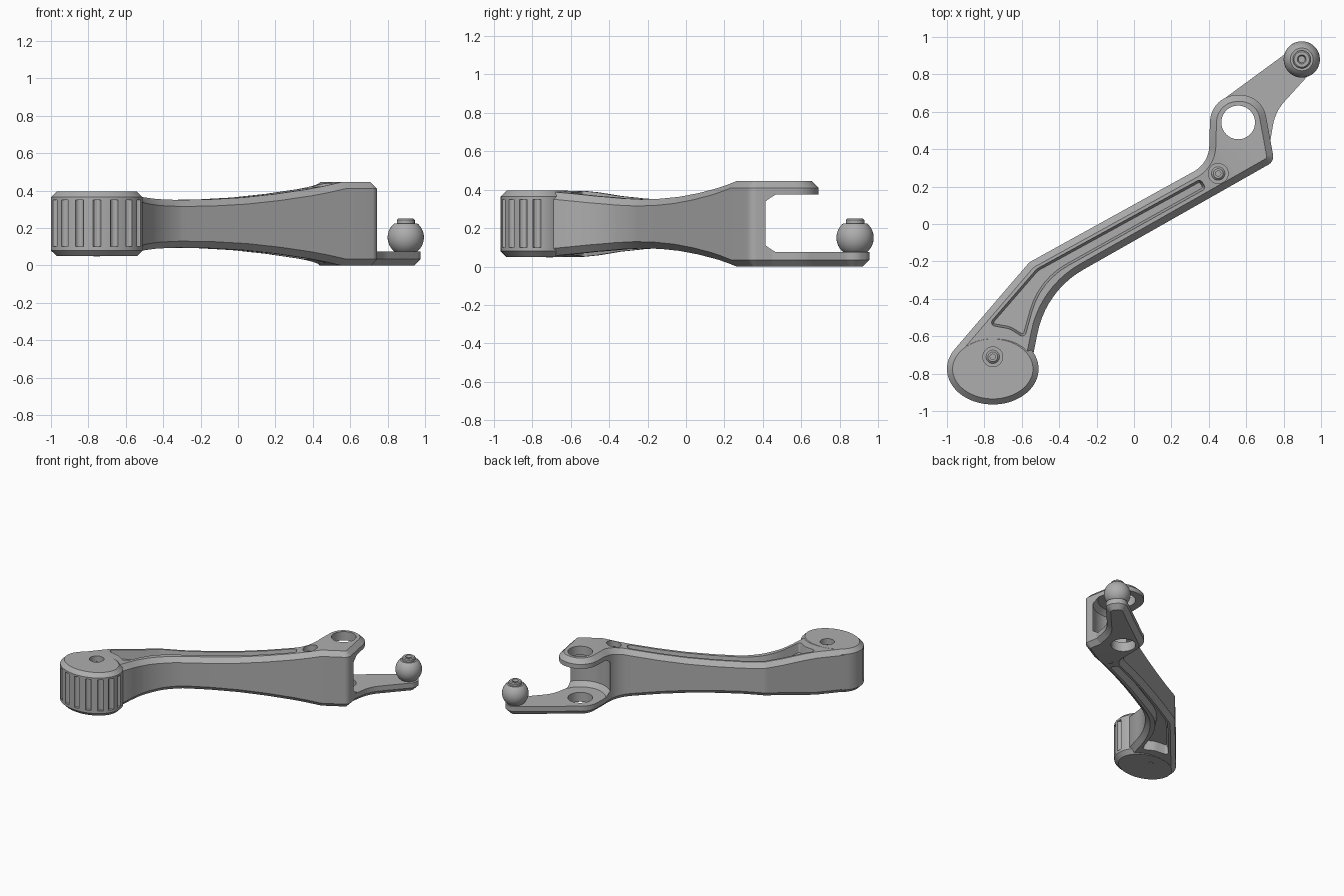
import bpy, bmesh
from math import sin, cos, tan, radians, pi
from mathutils import Vector

cube = bpy.data.objects.get("Cube")
if cube:
    bpy.data.objects.remove(cube, do_unlink=True)

metal = bpy.data.materials.new("satin_grey")
metal.use_nodes = True
metal.diffuse_color = (0.42, 0.42, 0.42, 1)
metal.node_tree.nodes["Principled BSDF"].inputs["Base Color"].default_value = (0.42, 0.42, 0.42, 1)

TOP = 0.445          # full height of the fork end
MID = TOP / 2


def rounded(corners, steps=10):
    """Polygon with a fillet radius per corner, returned counterclockwise."""
    out = []
    for i, (x, y, r) in enumerate(corners):
        p = Vector((x, y))
        a = (Vector(corners[i - 1][:2]) - p).normalized()
        b = (Vector(corners[(i + 1) % len(corners)][:2]) - p).normalized()
        if r == 0:
            out.append(p)
            continue
        half = a.angle(b) / 2
        c = p + (a + b).normalized() * (r / sin(half))
        start = (p + a * (r / tan(half)) - c).normalized()
        end = (p + b * (r / tan(half)) - c).normalized()
        out += [c + start.slerp(end, k / steps) * r for k in range(steps + 1)]
    area = sum(out[i - 1].cross(out[i]) for i in range(len(out)))
    return out if area > 0 else out[::-1]


def ellipse(x, y, rx, ry, n=48):
    return [Vector((x + rx * cos(2 * pi * i / n), y + ry * sin(2 * pi * i / n))) for i in range(n)]


def inset(outline, d):
    pts = []
    for i, p in enumerate(outline):
        e1 = (p - outline[i - 1]).normalized()
        e2 = (outline[(i + 1) % len(outline)] - p).normalized()
        n1, n2 = Vector((-e1.y, e1.x)), Vector((-e2.y, e2.x))
        pts.append(p + (n1 + n2) * (d / (1 + n1.dot(n2))))
    return pts


def finish(name, bm):
    bmesh.ops.recalc_face_normals(bm, faces=bm.faces)
    mesh = bpy.data.meshes.new(name)
    bm.to_mesh(mesh)
    bm.free()
    mesh.materials.append(metal)
    ob = bpy.data.objects.new(name, mesh)
    bpy.context.collection.objects.link(ob)
    return ob


def slab(name, outline, levels):
    """Stack the outline at each (height, inset) level and cap the ends."""
    bm = bmesh.new()
    rings = [[bm.verts.new((p.x, p.y, z)) for p in inset(outline, d)] for z, d in levels]
    n = len(outline)
    for lo, hi in zip(rings, rings[1:]):
        for i in range(n):
            bm.faces.new((lo[i], lo[(i + 1) % n], hi[(i + 1) % n], hi[i]))
    bm.faces.new(rings[0][::-1])
    bm.faces.new(rings[-1])
    return finish(name, bm)


def lathe(name, profile, x, y, z):
    bm = bmesh.new()
    vs = [bm.verts.new((r, 0, h)) for r, h in profile]
    es = [bm.edges.new(pair) for pair in zip(vs, vs[1:])]
    bmesh.ops.spin(bm, geom=vs + es, cent=(0, 0, 0), axis=(0, 0, 1), angle=2 * pi, steps=40)
    bmesh.ops.remove_doubles(bm, verts=bm.verts, dist=0.0001)
    ob = finish(name, bm)
    ob.location = (x, y, z)
    return ob


def cut(targets, cutter):
    cutter.hide_render = True
    for ob in targets:
        mod = ob.modifiers.new("cut", "BOOLEAN")
        mod.operation, mod.solver, mod.object = "DIFFERENCE", "EXACT", cutter
        bpy.context.view_layer.objects.active = ob
        bpy.ops.object.modifier_apply(modifier=mod.name)
    bpy.data.objects.remove(cutter, do_unlink=True)


# Lever body: chamfered slab in plan
C = 0.035
body = slab("lever_body", rounded([
    (-.955, -.665, 0), (-.56, -.205, .1), (.40, .325, .16), (.41, .69, .147),
    (.685, .69, .14), (.75, .335, .05), (-.47, -.357, .5), (-.537, -.69, 0),
    (-.6, -.8, 0), (-.88, -.8, 0)]),
    [(0, C), (C, 0), (TOP - C, 0), (TOP, C)])

# Lightening pockets, upper and lower
pocket = rounded([
    (-.78, -.54, .02), (-.52, -.24, .08), (.355, .24, .02), (.385, .19, .02),
    (-.50, -.305, .4), (-.585, -.61, .02), (-.665, -.56, .1)], 6)
cut([body], slab("pocket_cutter", pocket, [(TOP - .07, .012), (TOP, 0), (TOP + .05, 0)]))
cut([body], slab("pocket_cutter", pocket, [(-.05, 0), (0, 0), (.07, .012)]))

# Waist: thin the body along its length, symmetric about mid height
AXIS = Vector((.8, .6, 0))
WAIST = [(-1.4, .394), (-.95, .394), (-.85, .386), (-.7, .367), (-.55, .355), (-.4, .35),
         (-.2, .353), (0, .363), (.2, .382), (.4, .408), (.5, .425), (.6, TOP), (2, TOP)]


def height(s):
    for (s0, h0), (s1, h1) in zip(WAIST, WAIST[1:]):
        if s <= s1:
            return h0 + (h1 - h0) * (s - s0) / (s1 - s0)
    return TOP


bm = bmesh.new()
bm.from_mesh(body.data)
bmesh.ops.triangulate(bm, faces=bm.faces)
for s, _ in WAIST[1:-1]:
    bmesh.ops.bisect_plane(bm, geom=bm.verts[:] + bm.edges[:] + bm.faces[:],
                           plane_co=AXIS * s, plane_no=AXIS)
for v in bm.verts:
    drop = TOP - height(v.co.dot(AXIS))
    v.co.z += -drop if v.co.z > MID else drop
bm.to_mesh(body.data)
bm.free()

# Grip end with vertical flutes round its front
GX, GY, RX, RY = -.755, -.775, .245, .19
grip = slab("grip_end", ellipse(GX, GY, RX, RY, 72), [(.05, .03), (.08, 0), (.365, 0), (.395, .03)])
for k in range(8):
    t = radians(203 + 22.4 * k)
    cut([grip], slab("flute_cutter", ellipse(GX + RX * cos(t), GY + RY * sin(t), .022, .022, 12),
                     [(.1, 0), (.35, 0)]))

# Lower arm that carries the ball
arm = slab("ball_arm", rounded([
    (.474, .664, 0), (.905, .98, .07), (1.0, .87, .07), (.755, .60, .25), (.725, .42, 0),
    (.66, .42, 0), (.5, .5, 0)]), [(0, C), (C, 0), (.075, 0)])

# Fork gap and pivot hole
PX, PY = .557, .543
cut([body], slab("gap_cutter", ellipse(PX, PY, .22, .22, 64),
                 [(.075, C), (.11, 0), (.34, 0), (.375, C)]))
cut([body, arm], slab("pivot_cutter", ellipse(PX, PY, .09, .09), [(-.1, 0), (.6, 0)]))

# Recessed screws
screws = []
for label, x, y, z in (("grip", -.755, -.71, .395), ("fork", .45, .27, .43)):
    hits = [body, grip] if label == "grip" else [body]
    cut(hits, slab("bore_cutter", ellipse(x, y, .053, .053, 32), [(z - .05, 0), (z + .1, 0)]))
    screws.append(lathe(label + "_screw", [(0, -.004), (.014, -.004), (.014, .014), (.026, .014),
                                           (.036, .004), (.036, -.01), (0, -.01)], x, y, z - .048))
    screws.append(lathe(label + "_screw_tip", [(0, 0), (.018, 0), (.018, .02), (0, .02)],
                        x, y, TOP - z - .003))

# Ball stud with a socketed cap
arc = [radians(-51 + 102 * i / 16) for i in range(17)]
ball = lathe("ball_stud", [(0, -.08), (.061, -.08)] + [(.097 * cos(a), .097 * sin(a)) for a in arc] +
             [(.048, .075), (.048, .093), (.041, .1), (.024, .1), (.018, .085), (0, .085)],
             .897, .88, .15)

for ob in [body, grip, arm, ball] + screws:
    bpy.ops.object.select_all(action="DESELECT")
    ob.select_set(True)
    bpy.context.view_layer.objects.active = ob
    bpy.ops.object.shade_smooth_by_angle(angle=radians(25))
